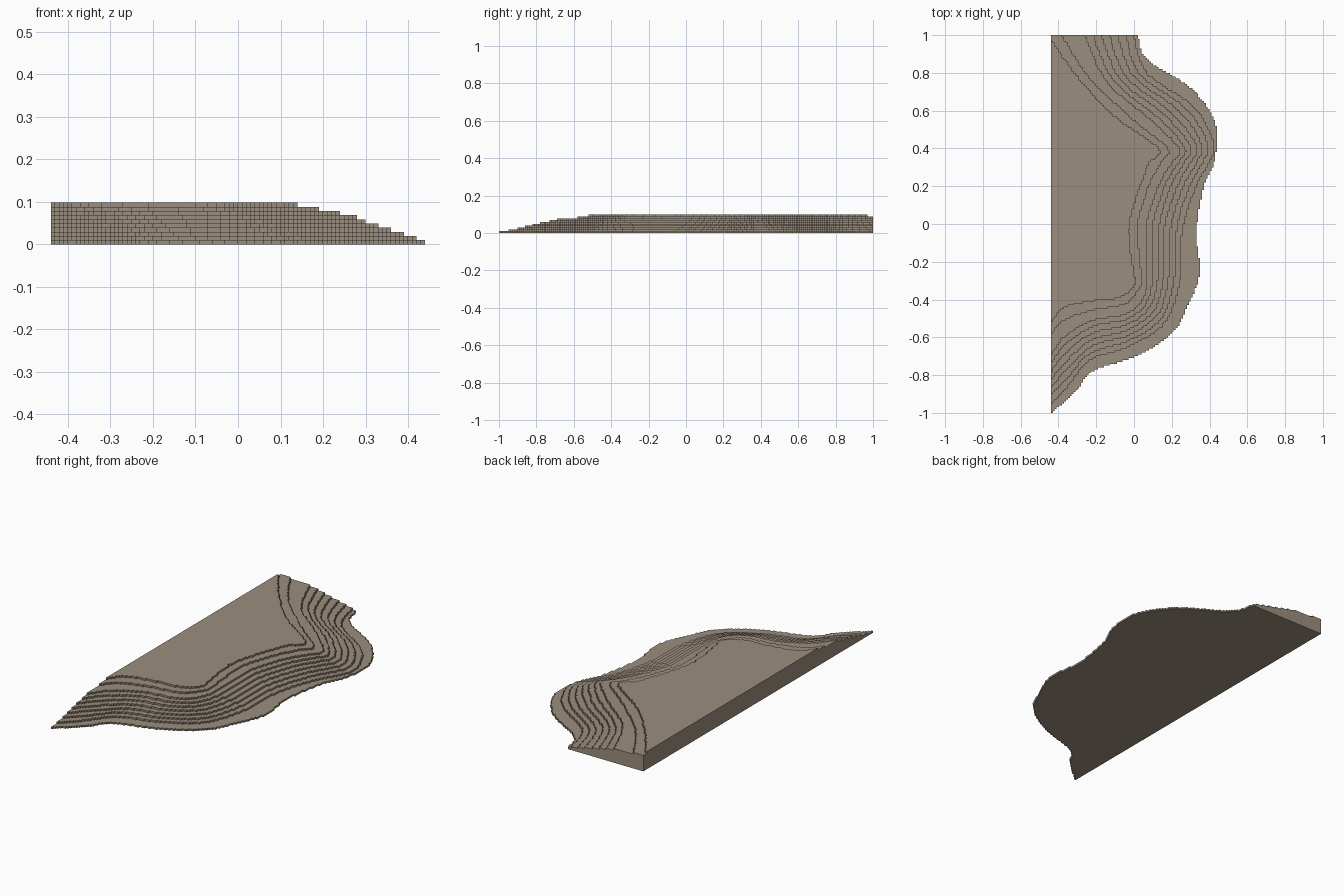
import bpy
import bmesh

CELL = 0.01        # plan grid size
STEP = 0.0098      # height of one terrace
LEFT, BACK = -44, 100
LEVELS = 10

# Key contours in grid cells, from the front left end round to the back
KEYS = {
    0: [(-44, -100), (-31, -89), (-22, -78), (1, -70), (20, -58), (29, -42), (35, -25),
        (33, -5), (37, 20), (43, 35), (43, 54), (30, 72), (7, 87), (2, 100)],
    1: [(-44, -95), (-35, -86), (-23, -72), (-3, -65), (14, -55), (21, -43), (25, -25),
        (26, -2), (33, 20), (40, 33), (42, 43), (32, 62), (7, 80), (0, 100)],
    7: [(-44, -70), (-37, -60), (-22, -51), (-5, -48), (4, -41), (7, -32), (7, -20),
        (7, 0), (13, 20), (20, 32), (24, 40), (8, 56), (-14, 75), (-26, 100)],
    8: [(-44, -59), (-37, -51), (-23, -46), (-6, -43), (1, -37), (4, -30), (3, -18),
        (2, 0), (8, 20), (14, 32), (18, 40), (0, 55), (-24, 78), (-38, 100)],
    9: [(-44, -53), (-38, -45), (-25, -41), (-8, -39), (0, -33), (0, -25), (-2, -12),
        (-2, 2), (4, 22), (8, 32), (13, 40), (-10, 57), (-29, 77), (-44, 98)],
}


def contour(level):
    """Control points of a level, blended between the nearest key contours."""
    low = max(k for k in KEYS if k <= level)
    high = min(k for k in KEYS if k >= level)
    t = (level - low) / max(high - low, 1)
    return [tuple(a + (b - a) * t for a, b in zip(p, q))
            for p, q in zip(KEYS[low], KEYS[high])]


def smooth(points, samples=16):
    """Catmull-Rom curve through the points, ordered from front to back."""
    padded = [points[0], *points, points[-1]]
    curve = []
    for a, b, c, d in zip(padded, padded[1:], padded[2:], padded[3:]):
        for i in range(samples):
            t = i / samples
            curve.append(tuple(
                q + t * ((r - p) + t * ((2 * p - 5 * q + 4 * r - s) + t * (3 * (q - r) + s - p))) / 2
                for p, q, r, s in zip(a, b, c, d)))
    curve.append(points[-1])
    return sorted(curve, key=lambda p: p[1])


def reach(curve, y):
    """How far the curve reaches in x at y; LEFT where it is absent."""
    for (xa, ya), (xb, yb) in zip(curve, curve[1:]):
        if ya <= y < yb:
            return xa + (xb - xa) * (y - ya) / (yb - ya)
    return LEFT


def stepped_path(rows):
    """Staircase outline along the grid rows of one terrace."""
    used = [y for y in sorted(rows) if rows[y] > LEFT]
    path = [(LEFT, used[0])]
    for y in used:
        if path[-1][0] != rows[y]:
            path.append((rows[y], y))
        if path[-1][0] == path[-2][0]:
            path.pop()
        path.append((rows[y], y + 1))
    if path[-1][1] < BACK:
        path.append((LEFT, path[-1][1]))
    return path


# Staircase outlines, each kept inside the terrace below
paths, below = [], None
for level in range(LEVELS):
    curve = smooth(contour(level))
    rows = {}
    for y in range(-BACK, BACK):
        limit = below[y] - 1 if below else -LEFT
        rows[y] = max(LEFT, min(limit, round(reach(curve, y + 0.5))))
    paths.append(stepped_path(rows))
    below = rows

bm = bmesh.new()
verts = {}


def face(points):
    """Add a polygon from grid points, sharing vertices and skipping repeats."""
    ring = []
    for p in points:
        if p not in verts:
            verts[p] = bm.verts.new((p[0] * CELL, p[1] * CELL, p[2] * STEP))
        if verts[p] not in ring:
            ring.append(verts[p])
    bm.faces.new(ring)


# Terrace treads and stepped risers
for level, path in enumerate(paths):
    top = level + 1
    outline = list(path)
    if top < LEVELS:
        if path[-1][1] == BACK and paths[top][-1][0] == LEFT:
            outline.append((LEFT, BACK))
        outline += reversed(paths[top])
    face([(x, y, top) for x, y in outline])
    for (xa, ya), (xb, yb) in zip(path, path[1:]):
        face([(xa, ya, level), (xb, yb, level), (xb, yb, top), (xa, ya, top)])

# Flat underside
face([(x, y, 0) for x, y in paths[0] + [(LEFT, BACK)]])

# Straight side wall and back wall follow the stepped profile
side, back = [], []
for level, path in enumerate(paths):
    side += [(LEFT, path[0][1], level), (LEFT, path[0][1], level + 1)]
    if path[-1][1] == BACK:
        back += [(path[-1][0], BACK, level), (path[-1][0], BACK, level + 1)]
    else:
        side += [(LEFT, path[-1][1], level + 1), (LEFT, path[-1][1], level)]
crest = (LEFT, BACK, back[-1][2])
corner = (LEFT, BACK, 0)
face(side + [crest, corner])
face(back + [crest, corner])

bmesh.ops.recalc_face_normals(bm, faces=bm.faces)
mesh = bpy.data.meshes.new("terraced_hillside")
bm.to_mesh(mesh)
bm.free()

# One earthy colour
colour = (0.33, 0.27, 0.21, 1)
earth = bpy.data.materials.new("taupe_earth")
earth.use_nodes = True
earth.diffuse_color = colour
earth.node_tree.nodes["Principled BSDF"].inputs["Base Color"].default_value = colour
mesh.materials.append(earth)

default = bpy.data.objects.get("Cube")
if default:
    bpy.data.objects.remove(default)
hillside = bpy.data.objects.new("terraced_hillside", mesh)
bpy.context.collection.objects.link(hillside)
